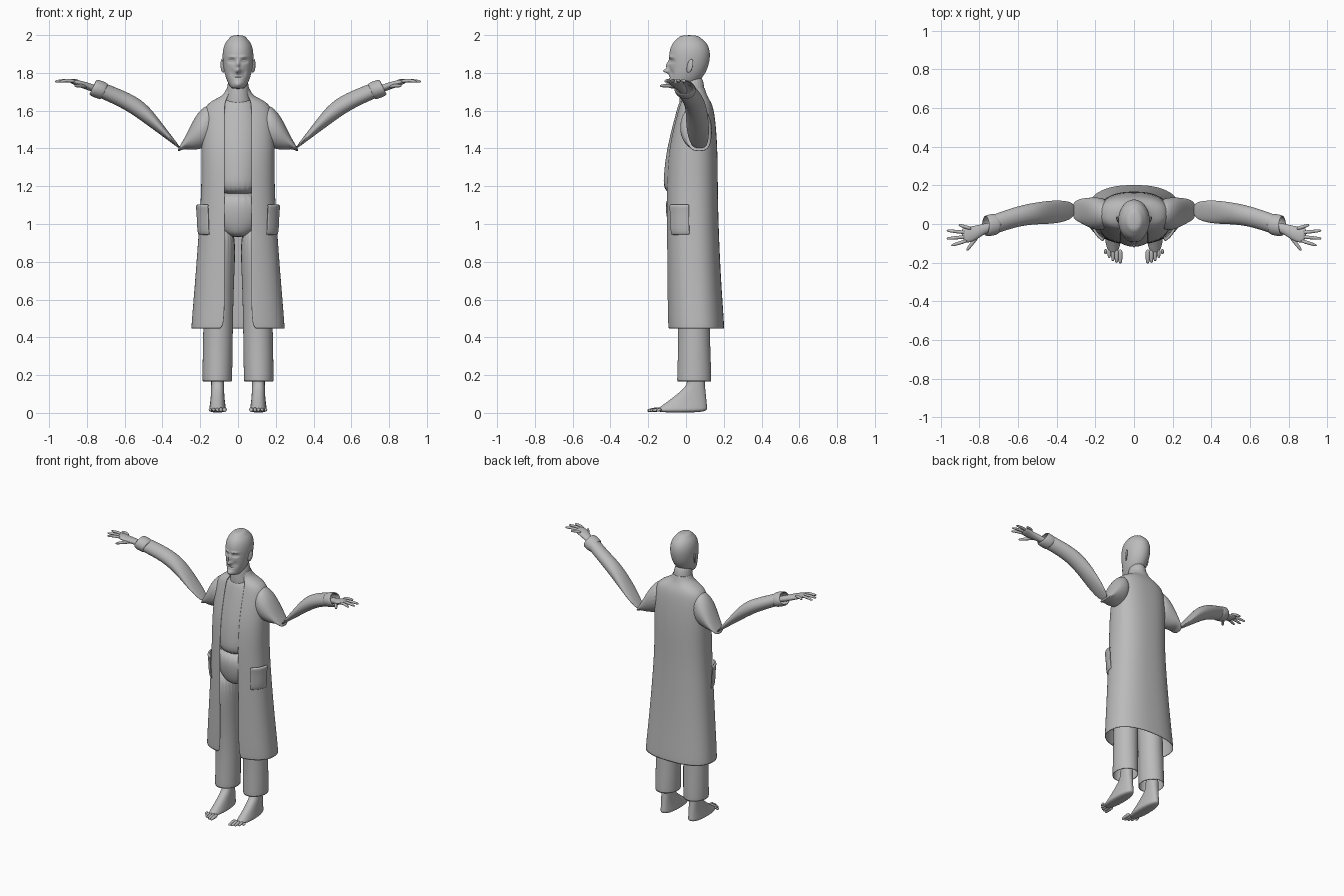
import bpy, bmesh
from math import sin, cos, pi, asin, exp
from mathutils import Vector

cube = bpy.data.objects.get("Cube")
if cube:
    bpy.data.objects.remove(cube)

grey = bpy.data.materials.new("plain grey")
grey.use_nodes = True
colour = (.5, .5, .5, 1)
grey.diffuse_color = colour
grey.node_tree.nodes["Principled BSDF"].inputs["Base Color"].default_value = colour


def signed_power(value, power):
    return (1 if value >= 0 else -1) * abs(value) ** power


def oval(centre, across, along, square=2, gap=0, segments=24):
    """Superellipse ring; a gap leaves it open on its front side."""
    start = asin((gap / across.length) ** (square / 2))
    ring = []
    for i in range(segments + 1 if gap else segments):
        angle = start + (pi - start) * 2 * i / segments
        ring.append(centre + across * signed_power(sin(angle), 2 / square)
                    - along * signed_power(cos(angle), 2 / square))
    return ring


def level(height, width, front, back, x=0, **shape):
    """Horizontal ring; width is measured from its middle."""
    return oval(Vector((x, (front + back) / 2, height)), Vector((width, 0, 0)),
                Vector((0, (back - front) / 2, 0)), **shape)


def upright(x, bottom, top, front, back):
    """Ring standing across the x axis."""
    return oval(Vector((x, (front + back) / 2, (bottom + top) / 2)),
                Vector((0, (back - front) / 2, 0)), Vector((0, 0, (top - bottom) / 2)))


def loft(name, rings, start_cap=True, end_cap=True, closed=True, mirror=False, cloth=0):
    bm = bmesh.new()
    rows = [[bm.verts.new(point) for point in ring] for ring in rings]
    size = len(rows[0])
    for low, high in zip(rows, rows[1:]):
        for i in range(size if closed else size - 1):
            j = (i + 1) % size
            bm.faces.new((low[i], low[j], high[j], high[i]))
    if start_cap and closed:
        bm.faces.new(rows[0])
    if end_cap and closed:
        bm.faces.new(rows[-1])
    bmesh.ops.recalc_face_normals(bm, faces=bm.faces)
    for face in bm.faces:
        face.smooth = True
    mesh = bpy.data.meshes.new(name)
    bm.to_mesh(mesh)
    bm.free()
    mesh.materials.append(grey)
    part = bpy.data.objects.new(name, mesh)
    bpy.context.collection.objects.link(part)
    if mirror:
        part.modifiers.new("mirror", "MIRROR")
    if cloth:
        part.modifiers.new("cloth", "SOLIDIFY").thickness = cloth
    smooth = part.modifiers.new("smooth", "SUBSURF")
    smooth.levels = smooth.render_levels = 2
    return part


def tube(name, path, widths, heights, segments=12, **options):
    """Oval tube along a path of points."""
    path = [Vector(point) for point in path]
    rings = []
    for i, (point, width, height) in enumerate(zip(path, widths, heights)):
        direction = path[min(i + 1, len(path) - 1)] - path[max(i - 1, 0)]
        side = direction.cross(Vector((0, 0, 1))).normalized()
        rise = side.cross(direction).normalized()
        rings.append(oval(point, side * width, rise * height, segments=segments))
    return loft(name, rings, mirror=True, **options)


def digit(name, base, tip, radius, arch=0):
    """Finger or toe with a rounded end, mirrored to the other side."""
    base, tip = Vector(base), Vector(tip)
    bend = base.lerp(tip, .5) + Vector((0, 0, arch))
    path = [base, bend, base.lerp(tip, .9), tip]
    sizes = [radius, radius, radius * .8, radius * .4]
    tube(name, path, sizes, sizes, segments=8)


# Head: an egg with a narrow jaw
rings = []
steps = 16
for i in range(steps + 1):
    t = i / steps
    dome = max(.15, 1 - max(0, t * 2 - 1) ** 3) ** .5
    jaw = (1 - t) ** 4
    rings.append(level(height=1.715 + t * .285, width=.084 * dome * (1 - jaw * .6),
                       front=.015 - .106 * dome, back=.016 + .115 * dome * (1 - jaw)))
head = loft("head", rings)
head.modifiers["smooth"].levels = 3
bpy.context.view_layer.objects.active = head
bpy.ops.object.modifier_apply(modifier="smooth")

# Face: soft bumps as x, height, spread across, spread up, push back
bumps = {
    "nose tip": (0, 1.81, .012, .012, -.03),
    "nose bridge": (0, 1.84, .01, .02, -.016),
    "eye socket": (.033, 1.862, .017, .01, .013),
    "eyeball": (.033, 1.862, .01, .005, -.007),
    "brow": (.03, 1.885, .02, .007, -.006),
    "cheek hollow": (.032, 1.8, .014, .02, .006),
    "mouth": (0, 1.776, .02, .003, .006),
    "beard": (0, 1.74, .024, .016, -.014),
}
for vertex in head.data.vertices:
    if vertex.co.y < 0:
        for x, height, across, up, push in bumps.values():
            sideways = (abs(vertex.co.x) - x) / across
            upward = (vertex.co.z - height) / up
            vertex.co.y += push * exp(-sideways ** 2 - upward ** 2)

loft("neck", [
    level(height=1.6, width=.09, front=-.04, back=.11),
    level(height=1.67, width=.06, front=-.035, back=.1),
    level(height=1.8, width=.055, front=-.03, back=.095)])
tube("ears", [(.076, .01, 1.8), (.084, .02, 1.83), (.086, .03, 1.875)],
     widths=(.004, .008, .005), heights=(.01, .02, .012))

# Long coat, open down the front
opening = dict(square=2.4, gap=.07, segments=40)
collar = dict(gap=.05, segments=40)
loft("coat", [
    level(height=.435, width=.25, front=-.1, back=.205, **opening),
    level(height=.7, width=.227, front=-.103, back=.185, **opening),
    level(height=1, width=.205, front=-.107, back=.172, **opening),
    level(height=1.2, width=.193, front=-.108, back=.168, **opening),
    level(height=1.4, width=.195, front=-.1, back=.168, **opening),
    level(height=1.6, width=.19, front=-.046, back=.152, **opening),
    level(height=1.65, width=.15, front=-.033, back=.13, **opening),
    level(height=1.68, width=.075, front=-.025, back=.11, **collar),
    level(height=1.72, width=.062, front=-.02, back=.1, **collar)],
    closed=False, cloth=.005)

# Shirt filling the coat opening
loft("shirt", [
    level(height=1.15, width=.12, front=-.122, back=.1),
    level(height=1.25, width=.12, front=-.12, back=.1),
    level(height=1.4, width=.13, front=-.104, back=.1),
    level(height=1.6, width=.12, front=-.05, back=.1),
    level(height=1.68, width=.06, front=-.03, back=.1)])

# Patch pockets following the coat sides
rows = []
for height, lift in ((.94, 0), (.95, .012), (1.07, .014), (1.1, .022), (1.105, .005)):
    wrap = level(height, width=.206 + lift, front=-.107 - lift, back=.172 + lift,
                 square=2.4, gap=.07, segments=60)
    rows.append(wrap[5:14])
loft("coat_pockets", rows, closed=False, mirror=True, cloth=.01)

# Drooping shoulder sleeves, pinched flat at the elbow
loft("shoulder_sleeves", [
    upright(x=.12, bottom=1.42, top=1.65, front=-.03, back=.13),
    upright(x=.2, bottom=1.395, top=1.615, front=-.035, back=.14),
    upright(x=.25, bottom=1.39, top=1.525, front=-.01, back=.135),
    upright(x=.285, bottom=1.4, top=1.45, front=.01, back=.13),
    upright(x=.32, bottom=1.38, top=1.395, front=.03, back=.11)], mirror=True)

# Forearm sleeves opening out towards turned-up cuffs
loft("forearm_sleeves", [
    upright(x=.3, bottom=1.39, top=1.4, front=.03, back=.115),
    upright(x=.4, bottom=1.465, top=1.53, front=0, back=.125),
    upright(x=.49, bottom=1.53, top=1.65, front=0, back=.115),
    upright(x=.6, bottom=1.61, top=1.705, front=-.01, back=.095),
    upright(x=.74, bottom=1.67, top=1.76, front=-.06, back=.045)],
    end_cap=False, mirror=True, cloth=.005)
tube("cuffs", [(.705, 0, 1.7), (.715, 0, 1.705), (.76, -.01, 1.72), (.77, -.01, 1.725)],
     widths=(.05, .058, .058, .052), heights=(.044, .05, .05, .044),
     start_cap=False, end_cap=False, cloth=.008)

# Hands, with the fingers fanned out from the knuckles
tube("palms", [(.7, -.01, 1.695), (.77, -.02, 1.72), (.82, -.045, 1.737),
               (.86, -.055, 1.75), (.89, -.06, 1.757)],
     widths=(.024, .025, .036, .045, .038), heights=(.02, .02, .019, .015, .01))
lengths = {"index": .09, "middle": .11, "ring": .11, "little": .07}
for i, (finger, length) in enumerate(lengths.items()):
    turn = i * .2 - .3
    base = Vector((.86 - (i == 3) * .02, i * .02 - .085, 1.755))
    tip = base + Vector((cos(turn), sin(turn), 0)) * length
    digit(finger + "_fingers", base, tip, radius=.01, arch=.006)
digit("thumbs", (.8, -.05, 1.725), (.865, -.137, 1.732), radius=.011, arch=.004)

# Trousers
loft("trouser_seat", [
    level(height=.93, width=.04, front=-.055, back=.09),
    level(height=.96, width=.11, front=-.085, back=.115),
    level(height=1.05, width=.155, front=-.11, back=.125),
    level(height=1.18, width=.14, front=-.11, back=.12)])
loft("trouser_legs", [
    level(height=.155, x=.11, width=.08, front=-.05, back=.137),
    level(height=.44, x=.106, width=.079, front=-.037, back=.125),
    level(height=.7, x=.1, width=.078, front=-.06, back=.125),
    level(height=1.02, x=.085, width=.082, front=-.1, back=.12)],
    start_cap=False, mirror=True, cloth=.005)

# Bare feet sloping from instep to toes
rings = []
for i in range(8):
    height = i * .03
    slope = max(0, 1 - height / .15)
    rings.append(level(height, x=.108, width=.034 + .014 * slope ** 2,
                       front=.005 - .19 * slope ** 1.2, back=.1 + .016 * slope, square=2.3))
loft("feet", rings, mirror=True)
for i, toe in enumerate(("big", "second", "third", "fourth", "small")):
    x = .071 + i * .019
    digit(toe + "_toes", (x, -.13, .02), (x, -.204 + i * i * .003, .012),
          radius=.013 - i * .001)
